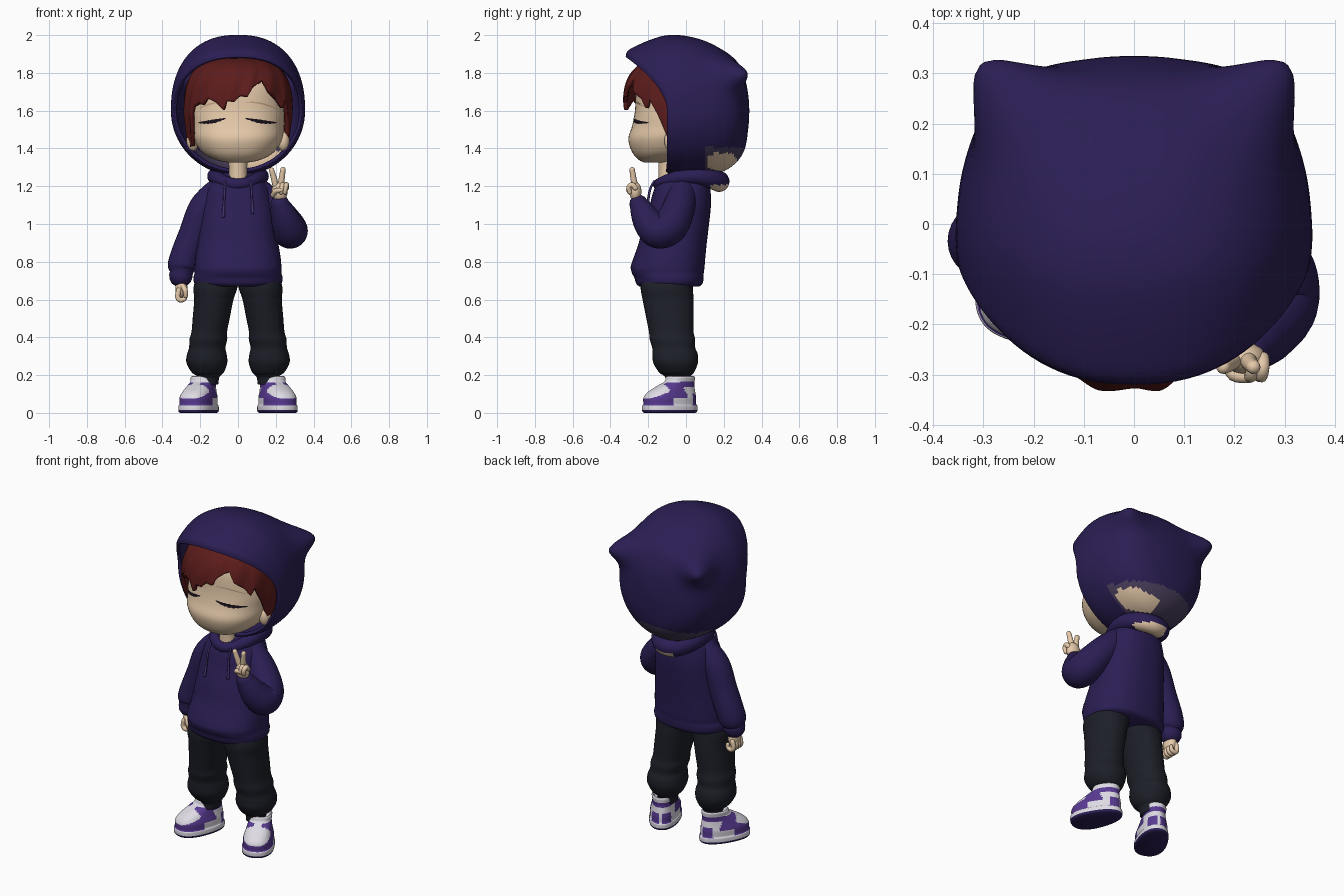
import bpy, bmesh, math
from mathutils import Vector, Matrix
from mathutils.bvhtree import BVHTree

if "Cube" in bpy.data.objects:
    bpy.data.objects.remove(bpy.data.objects["Cube"])


def material(name, *rgb):
    m = bpy.data.materials.new(name)
    m.diffuse_color = [((c / 255 + 0.055) / 1.055) ** 2.4 for c in rgb] + [1]
    m.use_nodes = True
    m.node_tree.nodes["Principled BSDF"].inputs["Base Color"].default_value = m.diffuse_color
    return m


PURPLE = material("hoodie purple", 43, 30, 84)
PANTS = material("charcoal cloth", 29, 31, 40)
SKIN = material("skin", 230, 202, 170)
HAIR = material("auburn hair", 92, 28, 27)
WHITE = material("shoe white", 222, 219, 228)
VIOLET = material("shoe violet", 88, 58, 146)
BLACK = material("lash black", 24, 17, 24)
GREY = material("lavender grey", 74, 63, 92)
CORD = material("cord purple", 66, 50, 112)
BROW = material("brow tan", 196, 162, 130)


def spline(keys, n):
    """Catmull-Rom samples through tuples of numbers."""
    out = []
    for i in range(len(keys) - 1):
        a, b, c, d = (keys[max(0, min(len(keys) - 1, i + k))] for k in (-1, 0, 1, 2))
        for j in range(n):
            t = j / n
            out.append([0.5 * (2 * q + (r - p) * t + (2 * p - 5 * q + 4 * r - s) * t * t
                               + (3 * q - p - 3 * r + s) * t ** 3) for p, q, r, s in zip(a, b, c, d)])
    return out + [list(keys[-1])]


def skin_rings(name, rings, mats, caps=(True, True), rule=None, closed=True, solid=0):
    """Join rows of points into a smooth surface."""
    bm = bmesh.new()
    rows = [[bm.verts.new(p) for p in r] for r in rings]
    n = len(rows[0])
    for a, b in zip(rows, rows[1:]):
        for i in range(n if closed else n - 1):
            j = (i + 1) % n
            bm.faces.new((a[i], a[j], b[j], b[i]))
    for flag, row in zip(caps, (rows[0], rows[-1])):
        if flag:
            bm.faces.new(row)
    bmesh.ops.recalc_face_normals(bm, faces=bm.faces)
    for f in bm.faces:
        f.smooth = True
        if rule:
            f.material_index = rule(f.calc_center_median())
    me = bpy.data.meshes.new(name)
    bm.to_mesh(me)
    bm.free()
    for m in mats:
        me.materials.append(m)
    ob = bpy.data.objects.new(name, me)
    bpy.context.collection.objects.link(ob)
    if solid:
        mod = ob.modifiers.new("thickness", "SOLIDIFY")
        mod.thickness, mod.offset = solid, -1
    return ob


def spow(v, e):
    return math.copysign(abs(v) ** e, v)


def stack(name, keys, mats, power=2.2, n=5, seg=40, egg=0, **kw):
    """Horizontal sections: z, centre x, centre y, half width, half depth."""
    rings = []
    for z, cx, cy, rx, ry in spline(keys, n):
        ring = []
        for i in range(seg):
            a = math.tau * i / seg
            s = spow(math.sin(a), 2 / power)
            ring.append((cx + rx * spow(math.cos(a), 2 / power) * (1 - egg * s), cy + ry * s, z))
        rings.append(ring)
    return skin_rings(name, rings, mats, **kw)


def tube(name, keys, mats, n=6, seg=20, **kw):
    """Round-ended tube through points x, y, z, radius."""
    pts = [(Vector(p[:3]), p[3]) for p in spline(keys, n)]
    d0 = (pts[0][0] - pts[1][0]).normalized()
    d1 = (pts[-1][0] - pts[-2][0]).normalized()
    (p0, r0), (p1, r1) = pts[0], pts[-1]
    pts = ([(p0 + d0 * r0 * k, r0 * q) for k, q in ((.95, .25), (.75, .66), (.4, .92))] + pts
           + [(p1 + d1 * r1 * k, r1 * q) for k, q in ((.4, .92), (.75, .66), (.95, .25))])
    rings, side = [], None
    for i, (p, r) in enumerate(pts):
        t = (pts[min(i + 1, len(pts) - 1)][0] - pts[max(i - 1, 0)][0]).normalized()
        side = (side - t * side.dot(t)).normalized() if side else t.orthogonal().normalized()
        up = t.cross(side)
        rings.append([p + r * (side * math.cos(math.tau * k / seg) + up * math.sin(math.tau * k / seg))
                      for k in range(seg)])
    return skin_rings(name, rings, mats, **kw)


def ball(name, loc, size, mat):
    rings = [[(loc[0] + size[0] * math.sin(v) * math.cos(math.tau * k / 24),
               loc[1] + size[1] * math.sin(v) * math.sin(math.tau * k / 24),
               loc[2] + size[2] * math.cos(v)) for k in range(24)]
             for v in [0.05 + (math.pi - 0.1) * i / 14 for i in range(15)]]
    return skin_rings(name, rings, [mat])


def tree_of(ob):
    return BVHTree.FromPolygons([v.co for v in ob.data.vertices], [p.vertices for p in ob.data.polygons])


def decal(name, rows, tree, mat, lift):
    """Thin plate laid on the front of another part from rows of (x, z)."""
    def hit(x, z):
        p = tree.ray_cast(Vector((x, -2, z)), Vector((0, 1, 0)))[0]
        return (x, (p.y if p else -0.1) - lift, z)
    ob = skin_rings(name, [[hit(*p) for p in r] for r in rows], [mat], (False, False), closed=False)
    if ob.data.polygons[0].normal.y > 0:
        ob.data.flip_normals()
    return ob


# Head, ears, neck
head = stack("head", [(1.325, 0, -.17, .05, .05), (1.34, 0, -.15, .12, .1), (1.38, 0, -.1, .19, .185),
                      (1.45, 0, -.07, .235, .235), (1.52, 0, -.05, .245, .235), (1.6, 0, -.04, .25, .23),
                      (1.75, 0, -.04, .225, .215), (1.84, 0, -.04, .13, .13), (1.87, 0, -.04, .02, .02)],
             [SKIN], 2.3, seg=56)
for sx in (-1, 1):
    ball("ear", (sx * .24, -.08, 1.44), (.033, .035, .055), SKIN)
stack("neck", [(1.18, 0, -.09, .055, .055), (1.28, 0, -.095, .048, .05), (1.38, 0, -.1, .055, .05)], [SKIN], 2)

# Closed eyes and brows laid on the face
face = tree_of(head)
for sx, x0, x1 in ((-1, .065, .21), (1, .04, .205)):
    def arc(za, zb, sag, h):
        rows = []
        for i in range(15):
            t = i / 14
            x, z = sx * (x0 + (x1 - x0) * t), za + (zb - za) * t + sag * math.sin(math.pi * t)
            w = h * (0.3 + math.sin(math.pi * t)) * (1 + .35 * (i % 2))
            rows.append([(x, z - w), (x, z + w * .6)])
        return rows
    decal("closed_eye", arc(1.56, 1.537, -.004, .008), face, BLACK, .004)
    decal("brow", arc(1.645, 1.61, .012, .004), face, BROW, .004)

# Hair shell with a zigzag fringe: azimuth from the front, lower edge height
fringe = [(-130, 1.42), (-90, 1.40), (-74, 1.41), (-64, 1.50), (-55, 1.62), (-48, 1.64), (-42, 1.632),
          (-34, 1.665), (-25, 1.645), (-16, 1.605), (-12, 1.65), (-4, 1.645), (2, 1.68), (10, 1.675),
          (16, 1.72), (30, 1.765), (36, 1.70), (48, 1.66), (55, 1.615), (60, 1.66), (70, 1.57),
          (85, 1.40), (130, 1.42)]
columns = []
for (a0, z0), (a1, z1) in zip(fringe, fringe[1:]):
    for j in range(6):
        ang, zf = a0 + (a1 - a0) * j / 6, z0 + (z1 - z0) * j / 6
        col = []
        for k in range(25):
            t = k / 24
            u = .999 - (.999 - (zf - 1.58) / .3) * t ** 1.4
            r = (1 - max(u, 0) ** 3) ** (1 / 3) * (1 + .018 * t * math.sin(math.radians(ang) * 15 + 5 * t))
            r *= 1 + .16 * min(u, 0)
            col.append((.288 * r * math.sin(math.radians(ang)), -.05 - .285 * r * math.cos(math.radians(ang)),
                        1.58 + .3 * u))
        columns.append(col)
skin_rings("hair", columns, [HAIR], (False, False), closed=False, solid=.022)

# Hood: rings from the face opening to the back: y, forward lean of the top, half width, top, bottom
hood_keys = [(-.10, .22, .338, 1.885, 1.275), (-.08, .21, .35, 1.93, 1.265), (-.01, .1, .355, 1.998, 1.255),
             (.1, .05, .343, 1.985, 1.26), (.2, .02, .31, 1.93, 1.28), (.27, 0, .26, 1.86, 1.33),
             (.312, 0, .18, 1.77, 1.40), (.33, 0, .08, 1.68, 1.51), (.335, 0, .01, 1.61, 1.59)]
hood_rings = []
for y, lean, w, zt, zb in spline(hood_keys, 7):
    ring = []
    for i in range(96):
        a = math.tau * i / 96
        c, s = math.cos(a), math.sin(a)
        if s > 0:
            f = s ** .86
            p = Vector((w * spow(c, .86), y - lean * f ** 1.8, 1.6 + (zt - 1.6) * f))
        else:
            p = Vector((w * c, y - .03 * max(0, -s - .8) * (y < 0), 1.6 + (1.6 - zb) * s))
        # pull out the two pointed corners
        for sx in (-1, 1):
            g = math.exp(-((p - Vector((sx * .225, .215, 1.80))).length / .085) ** 2)
            p += Vector((sx * .072, .092, -.005)) * g
        ring.append(p)
    hood_rings.append(ring)


# Bare and grey patches under the back of the hood
def hood_rule(c):
    d = ((c.y - .19) / .08) ** 2 + ((c.z - 1.33) / .052) ** 2
    if c.x > .04 and d < 1 and c.z < 1.375:
        return 1
    return 2 if c.y > .1 and c.z < 1.405 - .1 * max(0, -c.x) else 0


skin_rings("hood", hood_rings, [PURPLE, SKIN, GREY], (False, True), rule=hood_rule, solid=.02)

# Collar fold around the neck
collar = []
for i in range(17):
    a = math.tau * i / 16
    b = (1 - math.cos(a)) / 2
    collar.append((.12 * math.sin(a), .015 - .16 * math.cos(a), 1.21 + .035 * math.sin(a) ** 2 + .015 * b,
                   .03 + .025 * b))
tube("collar", collar, [PURPLE, SKIN], n=5, seg=28,
     rule=lambda c: int(c.y > .13 and c.z < 1.208 and -.06 < c.x < .14))

# Hoodie body, pouch pocket, drawstrings
body = stack("hoodie_body", [(.67, 0, -.088, .21, .16), (.685, 0, -.088, .231, .176), (.715, 0, -.09, .236, .183),
                             (.74, 0, -.096, .23, .19), (.77, 0, -.096, .23, .194), (.82, 0, -.086, .226, .188),
                             (.9, 0, -.068, .213, .178),
                             (1.0, 0, -.05, .2, .172), (1.1, 0, -.03, .188, .162), (1.18, 0, -.02, .168, .15),
                             (1.24, 0, -.005, .13, .13), (1.28, 0, 0, .08, .09)], [PURPLE], 2.4, seg=56)
front = tree_of(body)
rows = []
for i in range(12):
    z = .765 + .17 * i / 11
    w = .195 - .06 * max(0, (z - .81) / .125)
    rows.append([(w * k / 8, z) for k in range(-8, 9)])
decal("pouch_pocket", rows, front, PURPLE, .004)
for sx, low in ((-1, 1.04), (1, 1.06)):
    path = []
    for i in range(6):
        z = 1.225 + (low - 1.225) * i / 5
        hit = front.ray_cast(Vector((sx * .075, -2, z)), Vector((0, 1, 0)))[0]
        path.append((sx * (.068 + .002 * i), hit.y - .012 - .025 * (1 - i / 5), z, .006 if i < 4 else .008))
    tube("drawstring", path, [CORD], seg=10)

# Sleeves
tube("lowered_sleeve", [(-.11, -.02, 1.165, .075), (-.18, -.03, 1.08, .083), (-.232, -.03, .95, .08),
                        (-.275, -.03, .84, .08), (-.296, -.035, .775, .077), (-.3, -.04, .745, .062),
                        (-.303, -.04, .725, .062)], [PURPLE], seg=28)
tube("raised_sleeve", [(.11, -.02, 1.165, .075), (.19, -.04, 1.08, .086), (.258, -.085, .99, .095),
                       (.277, -.15, .963, .092), (.256, -.2, 1.01, .08), (.232, -.235, 1.075, .062),
                       (.222, -.25, 1.105, .05)], [PURPLE], seg=28)

# Lowered hand with loosely curled fingers
ball("lowered_palm", (-.3, -.045, .66), (.032, .045, .055), SKIN)
for k in range(4):
    y = -.08 + .024 * k
    tube("curled_finger", [(-.313, y, .65, .014), (-.32, y, .615, .014), (-.305, y, .597, .014),
                           (-.282, y, .605, .012), (-.28, y, .625, .011)], [SKIN], n=3, seg=12)
tube("lowered_thumb", [(-.295, -.075, .675, .015), (-.28, -.095, .65, .014), (-.277, -.09, .62, .012)],
     [SKIN], n=4, seg=12)

# Raised hand with two spread fingers
ball("raised_palm", (.22, -.268, 1.172), (.043, .032, .052), SKIN)
for x0, x1, z1 in ((.203, .178, 1.285), (.225, .238, 1.288)):
    tube("raised_finger", [(x0, -.268, 1.19, .018), ((x0 + x1) / 2, -.278, 1.24, .016), (x1, -.285, z1, .014)],
         [SKIN], n=4, seg=14)
for k in range(2):
    x = .236 + .02 * k
    tube("folded_finger", [(x, -.268, 1.19, .014), (x, -.285, 1.208, .014), (x - .003, -.303, 1.195, .013),
                           (x - .008, -.298, 1.168, .012)], [SKIN], n=3, seg=12)
tube("raised_thumb", [(.188, -.275, 1.155, .016), (.2, -.3, 1.175, .014), (.228, -.305, 1.18, .012)],
     [SKIN], n=4, seg=12)


# Shoe colours: dark base, white sole, violet toe guard, lace panels and heel
def shoe_rule(c):
    if c.z < .014:
        return 2
    guard = c.y < -.07 and .04 < c.z < .1 + .35 * (c.y + .13)
    laces = abs(c.x) > .024 and .08 < c.z < .16 and -.085 < c.y + .5 * (c.z - .1) < .005
    heel = c.y > .045 and .04 < c.z < .1 and abs(c.x) > .01
    cuff = .135 < c.z < .165 and c.y > -.03
    return int(guard or laces or heel or cuff)


for sx in (-1, 1):
    # Baggy trouser legs
    stack("trouser_leg", [(.15, sx * .155, -.045, .05, .06), (.19, sx * .155, -.045, .057, .066),
                          (.215, sx * .16, -.05, .085, .093), (.265, sx * .165, -.055, .108, .118),
                          (.31, sx * .165, -.058, .105, .12), (.345, sx * .163, -.065, .096, .114),
                          (.39, sx * .157, -.072, .1, .12), (.43, sx * .152, -.078, .094, .118),
                          (.5, sx * .142, -.085, .098, .125), (.6, sx * .128, -.095, .104, .135),
                          (.66, sx * .12, -.102, .116, .138), (.72, sx * .11, -.1, .11, .135)], [PANTS], 2.2)
    # Shoes, toes turned out
    shoe = stack("shoe", [(0, 0, -.06, .078, .143), (.008, 0, -.06, .087, .152), (.036, 0, -.06, .087, .153),
                          (.046, 0, -.06, .082, .147), (.08, 0, -.06, .082, .146), (.11, 0, -.05, .074, .132),
                          (.14, 0, -.028, .066, .105), (.165, 0, -.004, .062, .082), (.188, 0, .002, .064, .077),
                          (.193, 0, .002, .056, .069), (.17, 0, .002, .045, .06)], [WHITE, VIOLET, PURPLE],
                 2.3, n=7, seg=72, egg=.13, rule=shoe_rule)
    shoe.data.transform(Matrix.Translation((sx * .178, -.03, 0)) @ Matrix.Rotation(sx * math.radians(25), 4, "Z"))
